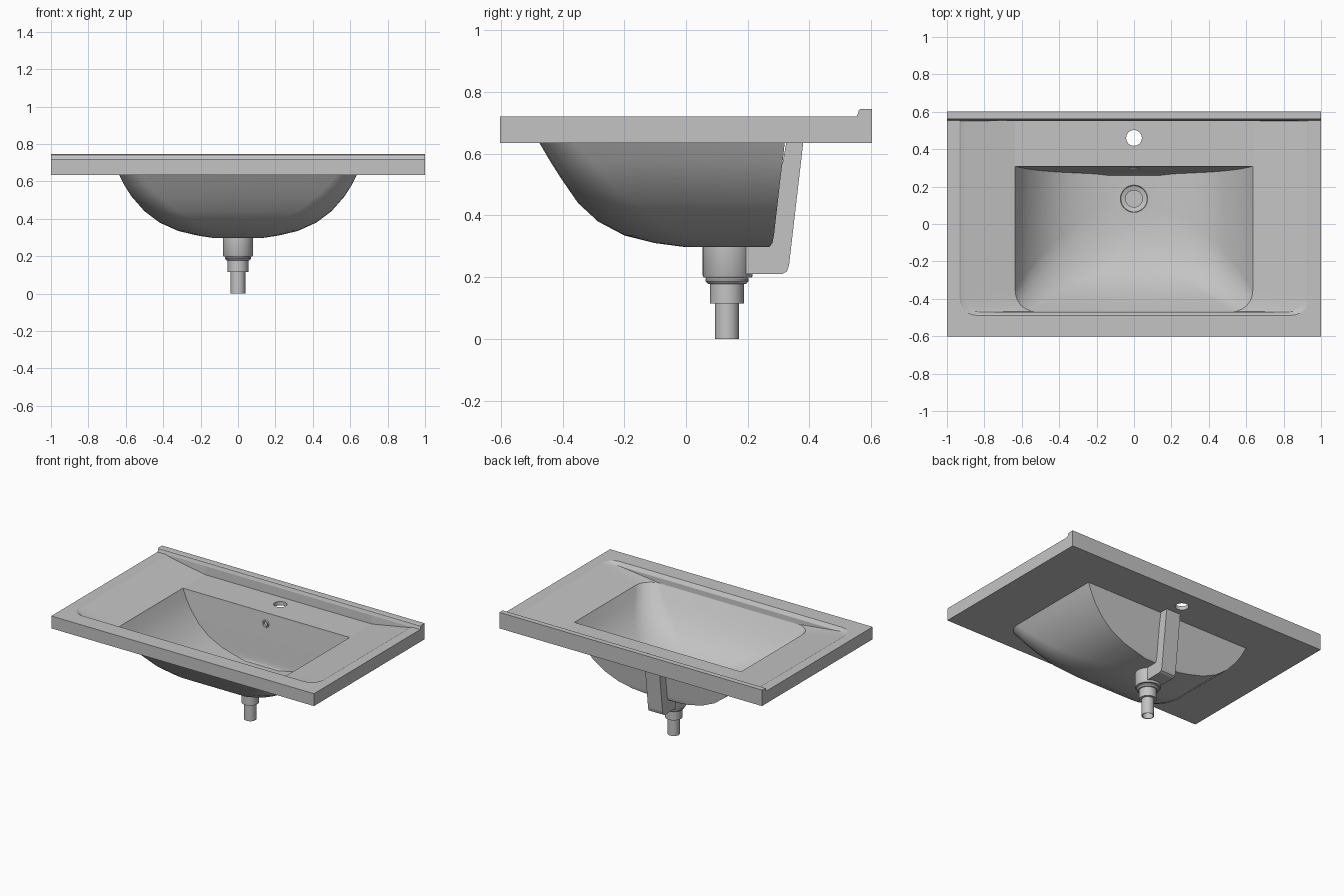
import bpy, bmesh, math
from mathutils import Matrix

cube = bpy.data.objects.get("Cube")
if cube:
    bpy.data.objects.remove(cube, do_unlink=True)

grey = bpy.data.materials.new("ceramic grey")
grey.use_nodes = True
GREY = (0.55, 0.55, 0.55, 1)
grey.diffuse_color = GREY
grey.node_tree.nodes["Principled BSDF"].inputs["Base Color"].default_value = GREY


def make(name, bm):
    bmesh.ops.remove_doubles(bm, verts=bm.verts, dist=1e-5)
    bmesh.ops.recalc_face_normals(bm, faces=bm.faces)
    me = bpy.data.meshes.new(name)
    bm.to_mesh(me)
    bm.free()
    me.materials.append(grey)
    ob = bpy.data.objects.new(name, me)
    bpy.context.scene.collection.objects.link(ob)
    return ob


def activate(ob):
    bpy.ops.object.select_all(action='DESELECT')
    ob.select_set(True)
    bpy.context.view_layer.objects.active = ob


def smooth(ob, angle=32):
    activate(ob)
    bpy.ops.object.shade_smooth_by_angle(angle=math.radians(angle))


def loft(bm, rings, closed=False):
    """Skin a list of equal-length rings; cap the ends unless closed."""
    vr = [[bm.verts.new(p) for p in r] for r in rings]
    n = len(vr[0])
    for a, b in zip(vr, vr[1:] + (vr[:1] if closed else [])):
        for i in range(n):
            j = (i + 1) % n
            bm.faces.new((a[i], a[j], b[j], b[i]))
    if not closed:
        bm.faces.new(vr[0])
        bm.faces.new(vr[-1])


DECK = 0.635     # half width of the tap deck and basin mouth
DECK_Z = 0.662   # height of the tap deck and basin mouth


def ring(z, w, front, back, r=0.0, deck_z=None):
    """Horizontal outline: rounded front corners, square back corners."""
    half = [(min(w, DECK), back, z if deck_z is None else deck_z), (w, back, z)]
    for i in range(7):
        a = math.pi / 2 * i / 6
        half.append((w - r + r * math.cos(a), front + r - r * math.sin(a), z))
    return half + [(-x, y, h) for x, y, h in reversed(half)]


def side_slope(points):
    """Drop a ring onto the side shelves, which fall towards the basin."""
    return [(x, y, DECK_Z + 0.18 * max(0, abs(x) - DECK)) for x, y, _ in points]


def lathe(name, profile, loc, axis='Z', seg=32):
    """Closed profile of (radius, height) turned about an axis."""
    bm = bmesh.new()
    rings = [[(r * math.cos(2 * math.pi * i / seg), r * math.sin(2 * math.pi * i / seg), h)
              for i in range(seg)] for r, h in profile]
    loft(bm, rings, closed=profile[0][0] > 0.001)
    if axis == 'Y':
        bmesh.ops.rotate(bm, verts=bm.verts, matrix=Matrix.Rotation(math.radians(-90), 3, 'X'))
    bmesh.ops.translate(bm, verts=bm.verts, vec=loc)
    return make(name, bm)


def prism(name, yz, x0, x1):
    bm = bmesh.new()
    loft(bm, [[(x, y, z) for y, z in yz] for x in (x0, x1)])
    return make(name, bm)


def cut(target, loc, radius, depth, axis='Z'):
    bm = bmesh.new()
    bmesh.ops.create_cone(bm, cap_ends=True, segments=32, radius1=radius, radius2=radius, depth=depth)
    if axis == 'Y':
        bmesh.ops.rotate(bm, verts=bm.verts, matrix=Matrix.Rotation(math.radians(90), 3, 'X'))
    bmesh.ops.translate(bm, verts=bm.verts, vec=loc)
    tool = make("hole_cutter", bm)
    tool.hide_render = True
    mod = target.modifiers.new("hole", 'BOOLEAN')
    mod.operation = 'DIFFERENCE'
    mod.solver = 'EXACT'
    mod.object = tool
    activate(target)
    bpy.ops.object.modifier_apply(modifier=mod.name)
    bpy.data.objects.remove(tool, do_unlink=True)


# Basin levels: height, half width, front y, back y, front corner radius
levels = [
    (0.635, 0.635, -0.475, 0.320, 0.11),
    (0.575, 0.605, -0.440, 0.313, 0.13),
    (0.520, 0.570, -0.405, 0.306, 0.15),
    (0.440, 0.500, -0.350, 0.297, 0.18),
    (0.380, 0.420, -0.285, 0.290, 0.20),
    (0.335, 0.320, -0.200, 0.285, 0.20),
    (0.310, 0.215, -0.100, 0.280, 0.17),
    (0.297, 0.130, 0.000, 0.270, 0.10),
]

# Countertop and basin as one shell, from inner floor over the rim to outer floor
FLOOR = 0.315
rings = []
for z, w, f, b, r in reversed(levels):
    t = (z - 0.297) / 0.338
    rings.append(ring(FLOOR + (DECK_Z - FLOOR) * t, w - 0.006 * (1 - t), f + 0.007, b - 0.012, r))
rings += [
    side_slope(ring(0, 0.905, -0.470, 0.550, 0.075)),
    ring(0.716, 0.925, -0.483, 0.550, 0.085, deck_z=DECK_Z),
    ring(0.720, 0.932, -0.488, 0.553, 0.090),
    ring(0.720, 1.0, -0.602, 0.602),
    ring(0.635, 1.0, -0.602, 0.602),
]
rings += [ring(*lv) for lv in levels]
bm = bmesh.new()
loft(bm, rings)
basin = make("countertop_basin", bm)

DRAIN_Y = 0.138
cut(basin, (0, 0.46, 0.68), 0.042, 0.3)                  # tap hole
cut(basin, (0, DRAIN_Y, 0.35), 0.075, 0.3)               # drain hole
cut(basin, (0, 0.300, 0.588), 0.018, 0.06, axis='Y')     # overflow hole
smooth(basin)
for face in basin.data.polygons:                         # flat shelves and rim
    if face.center.z > 0.655:
        face.use_smooth = False

# Raised strip along the back edge
upstand = prism("back_upstand", [(0.602, 0.72), (0.602, 0.745), (0.566, 0.745), (0.560, 0.741),
                                 (0.557, 0.730), (0.553, 0.72)], -1, 1)
smooth(upstand)

# Overflow channel running down behind the basin
prism("overflow_channel", [(0.325, 0.637), (0.38, 0.637), (0.334, 0.24), (0.327, 0.218),
                           (0.312, 0.21), (0.195, 0.21), (0.195, 0.30), (0.265, 0.305)],
      -0.055, 0.055)

# Overflow ring on the inside back wall
overflow = lathe("overflow_ring", [(0.017, -0.006), (0.024, -0.006), (0.027, 0.0), (0.027, 0.010),
                                   (0.017, 0.010)], (0, 0.300, 0.588), axis='Y')
smooth(overflow)

# Drain: collar with funnel, locking ring, trap connector and tail pipe
collar = lathe("drain_collar", [(0.0005, 0.25), (0.045, 0.25), (0.045, 0.295), (0.07, 0.302),
                                (0.073, 0.309), (0.081, 0.309), (0.081, 0.205), (0.077, 0.198),
                                (0.0005, 0.198)], (0, DRAIN_Y - 0.003, 0))
smooth(collar)
pipe = lathe("drain_pipe", [(0.0005, 0.20), (0.064, 0.20), (0.070, 0.194), (0.070, 0.187),
                            (0.062, 0.178), (0.055, 0.178), (0.055, 0.115), (0.039, 0.115),
                            (0.039, 0.0), (0.034, 0.0), (0.034, 0.1), (0.0005, 0.1)],
             (0, DRAIN_Y - 0.005, 0))
smooth(pipe)
